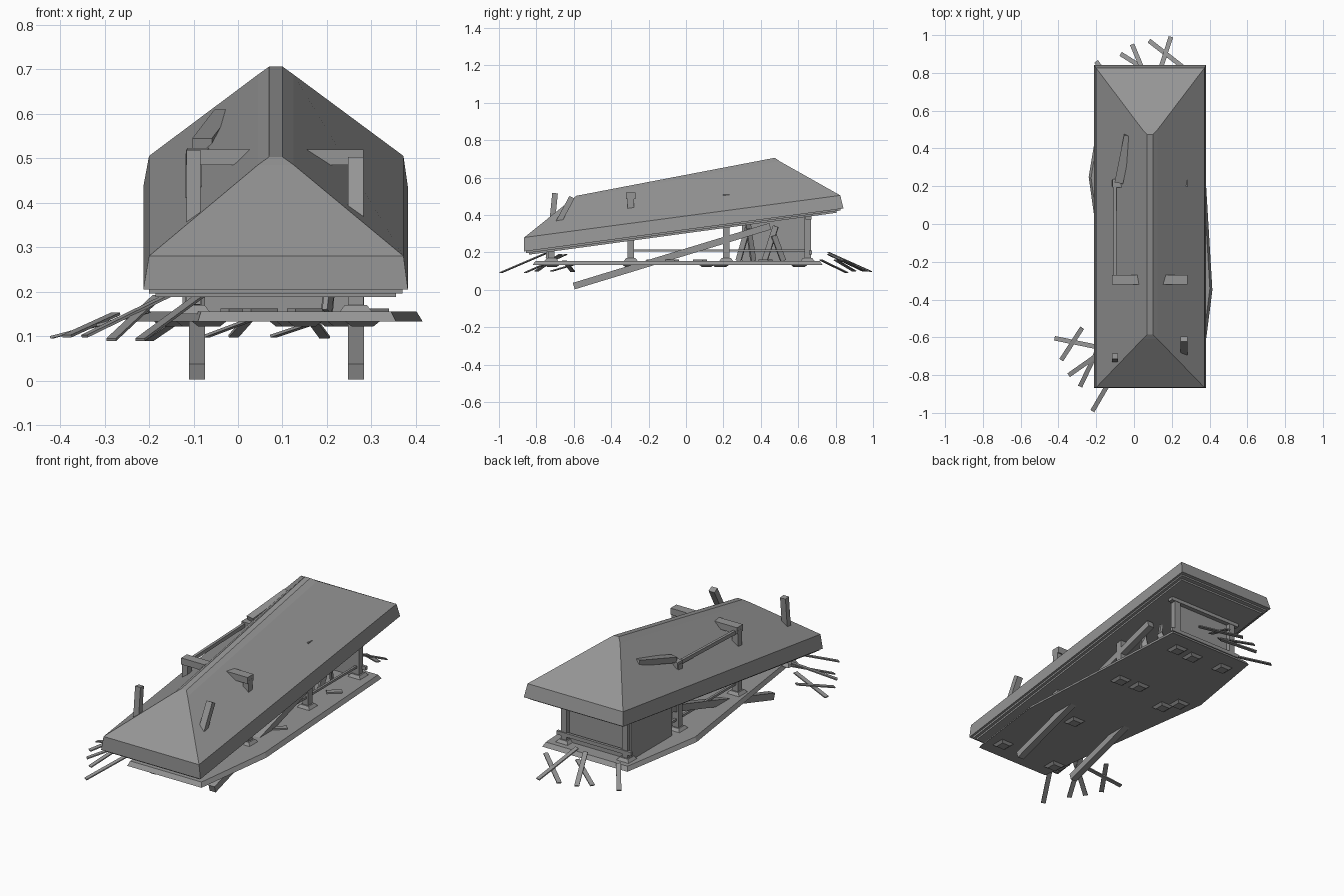
import bpy, bmesh
from mathutils import Vector

if "Cube" in bpy.data.objects:
    bpy.data.objects.remove(bpy.data.objects["Cube"])

mat = bpy.data.materials.new("weathered_grey")
mat.use_nodes = True
GREY = (0.3, 0.3, 0.3, 1)
mat.diffuse_color = GREY
mat.node_tree.nodes["Principled BSDF"].inputs["Base Color"].default_value = GREY


def finish(name, bm):
    bmesh.ops.recalc_face_normals(bm, faces=bm.faces)
    mesh = bpy.data.meshes.new(name)
    bm.to_mesh(mesh)
    bm.free()
    mesh.materials.append(mat)
    ob = bpy.data.objects.new(name, mesh)
    bpy.context.collection.objects.link(ob)
    return ob


def loft(name, rings):
    """Skin closed rings of equal length and cap both ends."""
    bm = bmesh.new()
    loops = [[bm.verts.new(p) for p in ring] for ring in rings]
    for a, b in zip(loops, loops[1:]):
        for i in range(len(a)):
            j = (i + 1) % len(a)
            bm.faces.new((a[i], a[j], b[j], b[i]))
    bm.faces.new(loops[0])
    bm.faces.new(loops[-1])
    return finish(name, bm)


def beam(name, a, b, w=0.035, t=0.035):
    """Rectangular timber from a to b; w is the sideways width."""
    a, b = Vector(a), Vector(b)
    d = (b - a).normalized()
    side = Vector((1, 0, 0)) if abs(d.x) < 0.01 else d.cross(Vector((0, 0, 1))).normalized()
    up = side.cross(d)
    corners = [side * sx * w / 2 + up * sz * t / 2
               for sx, sz in ((-1, -1), (1, -1), (1, 1), (-1, 1))]
    return loft(name, [[a + c for c in corners], [b + c for c in corners]])


def rect(x0, x1, y0, y1, z0, z1):
    """Rectangle sloping from z0 at the front to z1 at the back."""
    return [(x0, y0, z0), (x1, y0, z0), (x1, y1, z1), (x0, y1, z1)]


def box(name, x0, x1, y0, y1, z0, z1):
    return loft(name, [rect(x0, x1, y0, y1, z0, z0), rect(x0, x1, y0, y1, z1, z1)])


# Sagging hipped roof with a deep eave
loft("roof", [
    rect(-.213, .382, -.867, .842, .205, .435),
    rect(-.2, .372, -.865, .825, .28, .505),
    rect(.045, .125, -.61, .5, .485, .688),
    rect(.07, .1, -.585, .475, .503, .706),
])
# Stepped layers below the eave
loft("eave_step_upper", [
    rect(-.2, .37, -.855, .825, .196, .424),
    rect(-.2, .37, -.855, .825, .21, .44)])
loft("eave_step_lower", [
    rect(-.185, .355, -.84, .805, .188, .412),
    rect(-.185, .355, -.84, .805, .205, .43)])

# Irregular floor platform
outline = [(-.09, -.82), (.355, -.82), (.415, -.35), (.35, .73), (-.16, .73), (-.24, .25)]
cx, cy = .08, -.02
loft("platform", [
    [(x, y, .133) for x, y in outline],
    [(cx + (x - cx) * .96, cy + (y - cy) * .98, .155) for x, y in outline]])

# Posts with stone footings above and below the floor
LEFT, RIGHT = .265, -.1
tops = {-.72: .3, -.295: .5, .215: .51, .65: .41}
for y, top in tops.items():
    for x in (LEFT, RIGHT):
        beam("post", (x, y, .15), (x, y, top))
        loft("footing", [rect(x - .04, x + .04, y - .04, y + .04, .15, .15),
                         rect(x - .025, x + .025, y - .025, y + .025, .17, .17)])
for x, y in ((.22, .61), (.11, .6), (-.08, .61), (.24, .18), (.125, .19), (-.1, .11),
             (-.15, .185), (.15, -.3), (.28, -.716), (-.065, -.716)):
    loft("underside_pad", [rect(x - .04, x + .04, y - .04, y + .04, .134, .134),
                           rect(x - .025, x + .025, y - .025, y + .025, .122, .122)])

# Broken timbers piercing the roof
beam("cross_beam", (RIGHT - .017, -.295, .502), (LEFT + .017, -.295, .502), .05)
beam("leaning_post_left", (LEFT, -.72, .29), (LEFT, -.61, .495), .035, .03)
beam("leaning_post_right", (RIGHT, -.735, .17), (RIGHT, -.7, .517), .032, .03)
beam("roof_rail", (RIGHT, -.28, .49), (RIGHT, .22, .507), .015, .02)
beam("roof_bracket", (RIGHT - .015, .215, .505), (-.05, .215, .505), .045)
beam("roof_plank", (-.08, .22, .53), (-.03, .47, .595), .045, .03)

# Fallen beams reaching below the floor
for x in (LEFT, RIGHT + .008):
    beam("fallen_beam", (x, -.6, .02), (x, .45, .34), .036, .036)

# Back wall, side wall, rails and loose planks
box("back_wall", RIGHT, LEFT, .635, .645, .155, .4)
loft("side_wall", [
    [(-.125, .3, .155), (-.125, .65, .155), (-.125, .65, .4), (-.125, .3, .35)],
    [(-.115, .3, .155), (-.115, .65, .155), (-.115, .65, .4), (-.115, .3, .35)]])
for x in (LEFT, RIGHT):
    beam("side_rail", (x, -.3, .21), (x, .66, .21), .012, .012)
beam("back_rail", (RIGHT - .04, .665, .2), (LEFT + .04, .665, .2), .015, .02)
beam("back_lintel", (RIGHT - .04, .655, .385), (LEFT + .04, .655, .385), .03, .02)
for y, lean, top in ((.28, .05, .33), (.36, -.03, .36), (.42, .06, .34), (.52, -.05, .29)):
    beam("loose_plank", (.2, y, .155), (.22, y + lean, top), .012, .03)
for x, y in ((.3, -.1), (.05, -.2), (.15, .05), (.0, .4), (.28, .4)):
    beam("floor_board", (x - .03, y, .158), (x + .03, y + .05, .158), .03, .008)

# Splintered slats at both ends
front_slats = [((-.42, -.605, .097), (-.2, -.65, .155)), ((-.385, -.72, .1), (-.275, -.55, .15)),
               ((-.345, -.8, .1), (-.16, -.67, .19)), ((-.285, -.86, .092), (-.18, -.64, .19)),
               ((-.22, -.99, .092), (-.08, -.75, .195))]
back_slats = [((.195, .99, .097), (.12, .76, .2)), ((.08, .97, .1), (.26, .83, .16)),
              ((-.01, .95, .1), (.07, .76, .19)), ((-.07, .9, .1), (.09, .8, .16)),
              ((-.2, .86, .092), (-.1, .72, .16))]
for a, b in front_slats + back_slats:
    beam("broken_slat", a, b, .024, .006)
